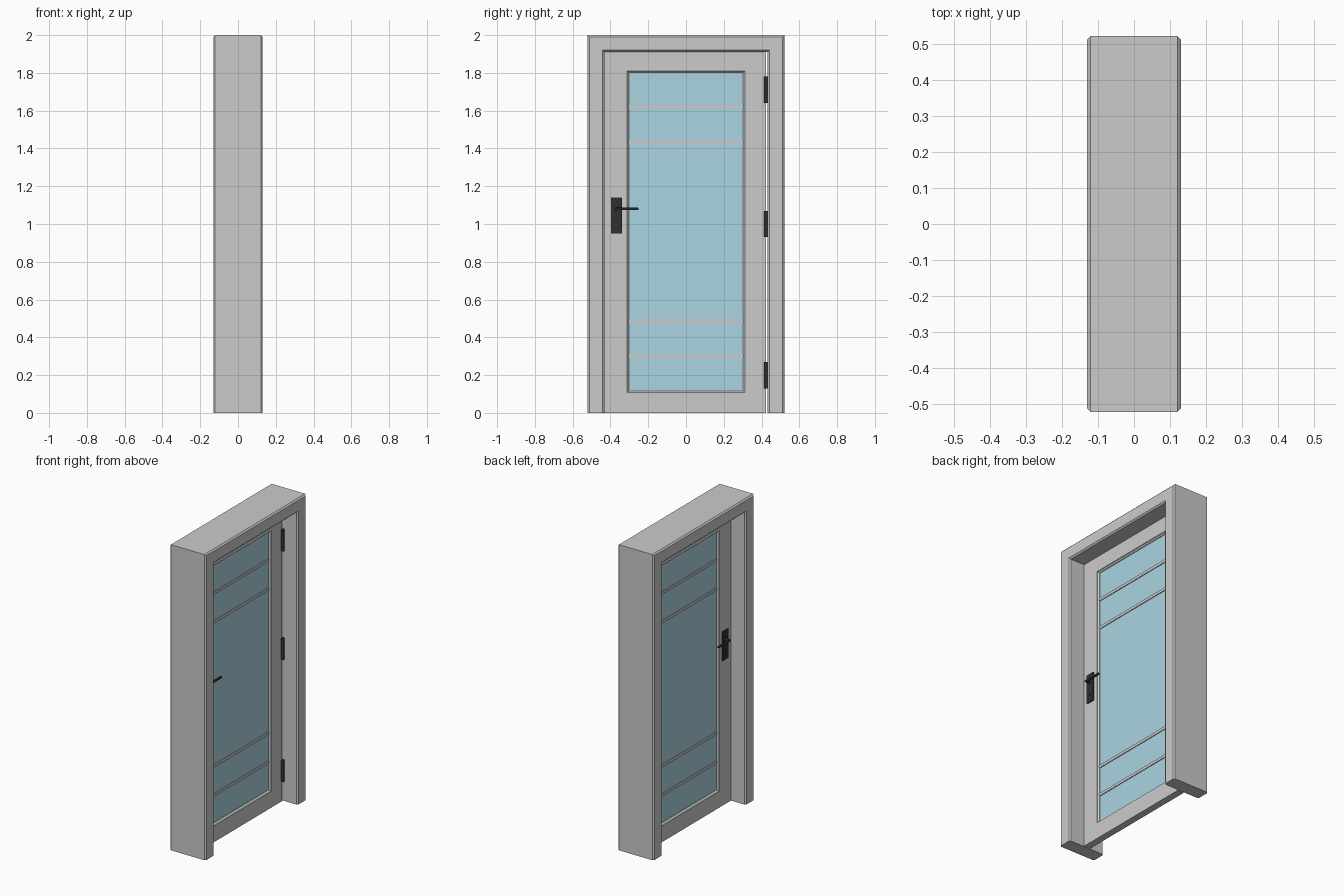
import bpy, bmesh, math
from mathutils import Matrix

if "Cube" in bpy.data.objects:
    bpy.data.objects.remove(bpy.data.objects["Cube"])


def material(name, col):
    m = bpy.data.materials.new(name)
    m.diffuse_color = (*col, 1)
    m.use_nodes = True
    m.node_tree.nodes["Principled BSDF"].inputs["Base Color"].default_value = m.diffuse_color
    return m


GLASS = material("glass_blue", (0.40, 0.66, 0.76))
BLACK = material("black_metal", (0.03, 0.03, 0.03))


def finish(name, bm, mat=None):
    bmesh.ops.recalc_face_normals(bm, faces=bm.faces)
    me = bpy.data.meshes.new(name)
    bm.to_mesh(me)
    bm.free()
    ob = bpy.data.objects.new(name, me)
    bpy.context.collection.objects.link(ob)
    if mat:
        me.materials.append(mat)
    return ob


def box(name, x, y, z, mat=None, bevel=0):
    bm = bmesh.new()
    size = [b - a for a, b in (x, y, z)]
    mid = [(a + b) / 2 for a, b in (x, y, z)]
    bmesh.ops.create_cube(bm, size=1, matrix=Matrix.Translation(mid) @ Matrix.Diagonal((*size, 1)))
    if bevel:
        bmesh.ops.bevel(bm, geom=bm.edges[:], offset=bevel, segments=2, affect='EDGES', profile=0.5)
    return finish(name, bm, mat)


def cylinder(name, loc, r, depth, axis, mat=None, n=24):
    bm = bmesh.new()
    rot = Matrix.Rotation(math.pi / 2, 4, 'Y') if axis == 'X' else Matrix()
    bmesh.ops.create_cone(bm, cap_ends=True, segments=n, radius1=r, radius2=r, depth=depth,
                          matrix=Matrix.Translation(loc) @ rot)
    ob = finish(name, bm, mat)
    for o in bpy.context.selected_objects:
        o.select_set(False)
    ob.select_set(True)
    bpy.context.view_layer.objects.active = ob
    bpy.ops.object.shade_smooth_by_angle(angle=math.radians(40))
    return ob


def sweep(name, profile, path, closed):
    """Sweep a closed (x, outset) profile along path(outset) corner points."""
    bm = bmesh.new()
    rings = [[bm.verts.new((x, *p)) for p in path(o)] for x, o in profile]
    count = len(rings[0])
    for i in range(len(rings)):
        a, b = rings[i], rings[(i + 1) % len(rings)]
        for j in range(count if closed else count - 1):
            k = (j + 1) % count
            bm.faces.new((a[j], a[k], b[k], b[j]))
    if not closed:
        for j in (0, count - 1):
            bm.faces.new([r[j] for r in rings])
    return finish(name, bm)


# Outer door frame: chamfered section swept up, across and down
W, C = 0.13, 0.009
frame_profile = [(-W, C), (-W + C, 0), (W - C, 0), (W, C),
                 (W, 0.089 - C), (W - C, 0.089), (-W + C, 0.089), (-W, 0.089 - C)]
sweep("door_frame", frame_profile,
      lambda o: [(-0.432 - o, 0), (-0.432 - o, 1.911 + o), (0.432 + o, 1.911 + o), (0.432 + o, 0)], False)

# Door leaf: four rails around the glazed opening
T = 0.023
box("hinge_stile", (-T, T), (0.312, 0.424), (0, 1.908))
box("lock_stile", (-T, T), (-0.431, -0.312), (0, 1.908))
box("bottom_rail", (-T, T), (-0.312, 0.312), (0, 0.107))
box("top_rail", (-T, T), (-0.312, 0.312), (1.81, 1.908))

# Sloped bead holding the glass
sweep("glazing_bead", [(-0.021, 0.0), (0.021, 0.0), (0.010, -0.010), (-0.010, -0.010)],
      lambda o: [(-0.313 - o, 0.106 - o), (-0.313 - o, 1.811 + o),
                 (0.313 + o, 1.811 + o), (0.313 + o, 0.106 - o)], True)

# Glass pane and cross bars
box("glass_pane", (-0.007, 0.007), (-0.306, 0.306), (0.113, 1.804), GLASS)
for i, z in enumerate((0.297, 0.488, 1.43, 1.62)):
    box(f"glazing_bar_{i + 1}", (-0.012, 0.012), (-0.304, 0.304), (z - 0.009, z + 0.009))

# Hinges: knuckle with a leaf into the gap
for i, z in enumerate((0.20, 1.0, 1.71)):
    cylinder(f"hinge_knuckle_{i + 1}", (0.029, 0.422, z), 0.010, 0.14, 'Z', BLACK, 16)
    box(f"hinge_leaf_{i + 1}", (0.0, 0.029), (0.422, 0.433), (z - 0.07, z + 0.07), BLACK)

# Handles on both sides
for side, s in (("front", 1), ("back", -1)):
    def span(a, b):
        return tuple(sorted((s * a, s * b)))
    box(f"{side}_handle_plate", span(T - 0.002, T + 0.008), (-0.397, -0.338), (0.95, 1.14), BLACK, 0.002)
    cylinder(f"{side}_handle_neck", (s * 0.042, -0.367, 1.08), 0.009, 0.036, 'X', BLACK)
    box(f"{side}_handle_lever", span(0.050, 0.064), (-0.377, -0.252), (1.074, 1.087), BLACK, 0.004)
    cylinder(f"{side}_lock_cylinder", (s * 0.032, -0.367, 1.0), 0.008, 0.006, 'X', BLACK)
